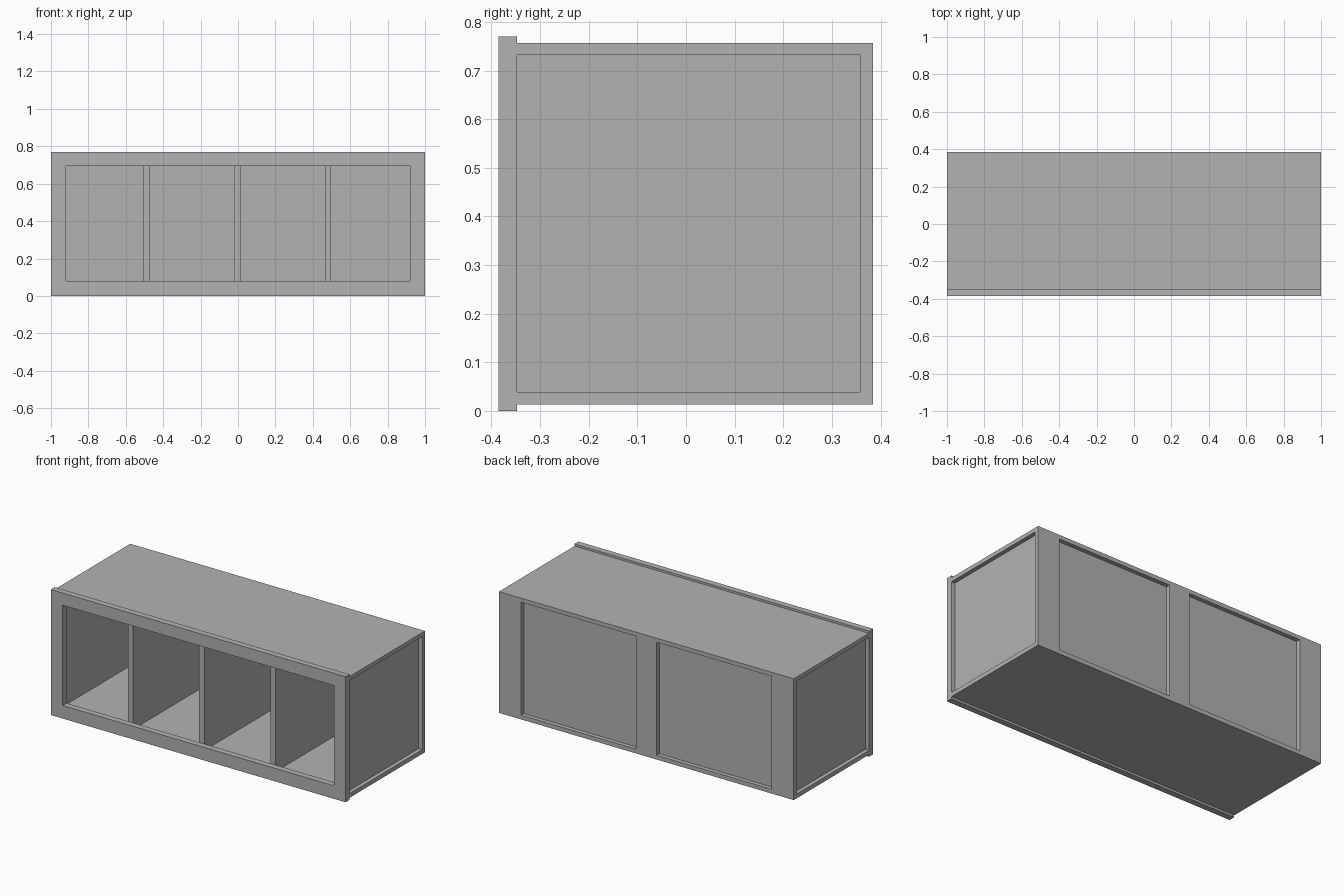
import bpy

cube = bpy.data.objects.get("Cube")
if cube:
    bpy.data.objects.remove(cube, do_unlink=True)

# Single painted grey
grey = bpy.data.materials.new("plain grey")
grey.use_nodes = True
GREY = (0.448, 0.448, 0.448, 1)
grey.diffuse_color = GREY
grey.node_tree.nodes["Principled BSDF"].inputs["Base Color"].default_value = GREY


def box(name, x, y, z):
    """Box spanning the (min, max) pairs on each axis."""
    spans = (x, y, z)
    bpy.ops.mesh.primitive_cube_add(size=1, location=[(a + b) / 2 for a, b in spans])
    obj = bpy.context.object
    obj.name = name
    obj.scale = [b - a for a, b in spans]
    bpy.ops.object.transform_apply(location=False, rotation=False, scale=True)
    obj.data.materials.append(grey)
    return obj


def mirrored(name, x, y, z):
    """The same box on the left (+x) and the right (-x)."""
    box("left_" + name, x, y, z)
    box("right_" + name, (-x[1], -x[0]), y, z)


# Main depths and heights
FRONT, BODY, PANEL, BACK = -0.385, -0.347, 0.358, 0.384
HEIGHT, LOW, HIGH = 0.77, 0.08, 0.695
BOTTOM, FLOOR, CEILING, TOP = 0.013, 0.039, 0.732, 0.757
WALL, SKIN = 0.975, 0.013
INNER_BACK = PANEL - SKIN

# Face frame, standing slightly proud above and below the carcass
box("frame_bottom_rail", (-1, 1), (FRONT, BODY), (0, LOW))
box("frame_top_rail", (-1, 1), (FRONT, BODY), (HIGH, HEIGHT))
mirrored("frame_stile", (0.92, 1), (FRONT, BODY), (LOW, HIGH))

# Carcass boards
box("floor_board", (-1, 1), (BODY, BACK), (BOTTOM, FLOOR))
box("top_board", (-1, 1), (BODY, BACK), (CEILING, TOP))
mirrored("side_panel", (WALL - SKIN, WALL), (BODY, PANEL), (FLOOR, CEILING))
box("back_panel", (SKIN - WALL, WALL - SKIN), (INNER_BACK, PANEL), (FLOOR, CEILING))

# Back stiles leaving two shallow recesses
mirrored("back_stile", (0.85, 1), (PANEL, BACK), (FLOOR, CEILING))
box("back_centre_stile", (-0.07, 0.07), (PANEL, BACK), (FLOOR, CEILING))

# Dividers making four compartments
for label, x in (("right", -0.487), ("centre", -0.003), ("left", 0.481)):
    box(label + "_divider", (x - 0.017, x + 0.017), (BODY, INNER_BACK), (FLOOR, CEILING))
